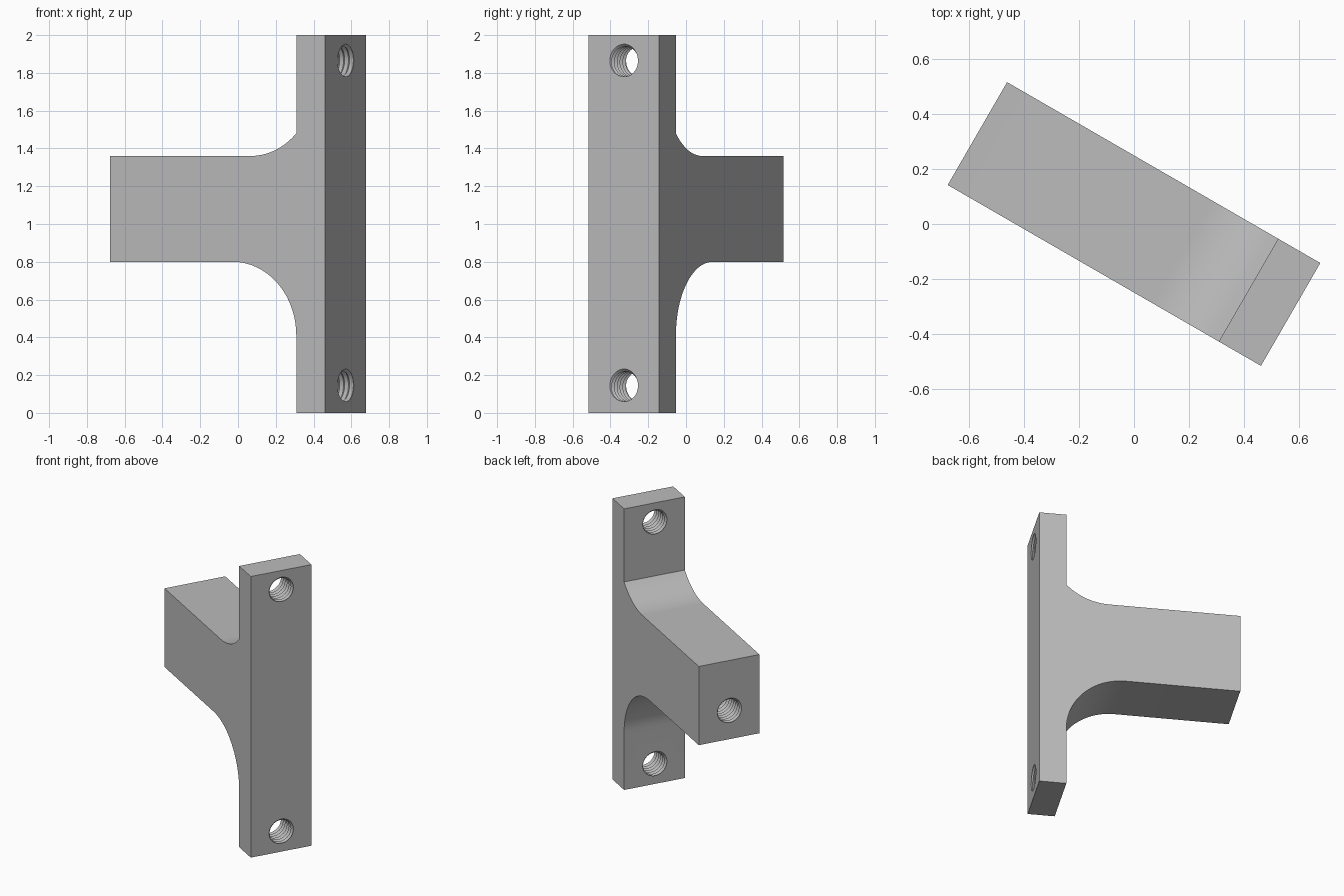
import bpy, bmesh, math
from mathutils import Matrix, Vector

if "Cube" in bpy.data.objects:
    bpy.data.objects.remove(bpy.data.objects["Cube"])

TURN = Matrix.Rotation(math.radians(-30), 4, 'Z')
HALF_LEN, HALF_WID = 0.658, 0.216
PLATE_X = 0.481            # back of the mounting plate
ARM_LOW, ARM_TOP = 0.80, 1.36
R = 0.39                   # fillet radius

grey = bpy.data.materials.new("plain grey")
grey.use_nodes = True
grey.diffuse_color = (0.5, 0.5, 0.5, 1)
grey.node_tree.nodes["Principled BSDF"].inputs["Base Color"].default_value = (0.5, 0.5, 0.5, 1)


def add_object(name, bm):
    bmesh.ops.recalc_face_normals(bm, faces=bm.faces)
    mesh = bpy.data.meshes.new(name)
    bm.to_mesh(mesh)
    bm.free()
    mesh.materials.append(grey)
    obj = bpy.data.objects.new(name, mesh)
    bpy.context.collection.objects.link(obj)
    return obj


def arc(cx, cz, start, end, steps=20):
    angles = [math.radians(start + (end - start) * i / steps) for i in range(steps + 1)]
    return [(cx + R * math.cos(a), cz + R * math.sin(a)) for a in angles]


# Bracket: side profile with a full lower fillet and a cut-off upper one
rise = 0.12
reach = math.sqrt(R ** 2 - (R - rise) ** 2)
end_angle = -90 + math.degrees(math.asin(reach / R))
profile = [(HALF_LEN, 0), (HALF_LEN, 2), (PLATE_X, 2)]
profile += arc(PLATE_X - reach, ARM_TOP + R, end_angle, -90)
profile += [(-HALF_LEN, ARM_TOP), (-HALF_LEN, ARM_LOW)]
profile += arc(PLATE_X - R, ARM_LOW - R, 90, 0)
profile += [(PLATE_X, 0)]

bm = bmesh.new()
side = bm.faces.new([bm.verts.new((x, -HALF_WID, z)) for x, z in profile])
extruded = bmesh.ops.extrude_face_region(bm, geom=[side])["geom"]
bmesh.ops.translate(bm, vec=(0, 2 * HALF_WID, 0),
                    verts=[v for v in extruded if isinstance(v, bmesh.types.BMVert)])
bracket = add_object("bracket", bm)


def thread_cutter(name, x, z, length, root=0.093, crest=0.079, pitch=0.03, n=32):
    """Screw-shaped solid along +x, closed by a cone at each end."""
    bm = bmesh.new()
    count = n * round(length / pitch)

    def strand(radius, shift):
        return [bm.verts.new((x + pitch * (i / n + shift),
                              radius * math.cos(math.tau * i / n),
                              z + radius * math.sin(math.tau * i / n)))
                for i in range(count + 1)]

    outer, inner = strand(root, 0), strand(crest, 0.5)
    for i in range(count):
        bm.faces.new((outer[i], outer[i + 1], inner[i + 1], inner[i]))
        if i + n < count:
            bm.faces.new((inner[i], inner[i + 1], outer[i + n + 1], outer[i + n]))
    # End caps fan out from a point on the axis
    tips = [bm.verts.new((x - 0.03, 0, z)), bm.verts.new((x + length + 0.06, 0, z))]
    for e in [e for e in bm.edges if len(e.link_faces) == 1]:
        middle = (e.verts[0].co.x + e.verts[1].co.x) / 2
        bm.faces.new((*e.verts, tips[int(middle > x + length / 2)]))
    obj = add_object(name, bm)
    obj.hide_render = True
    return obj


# Threaded holes: two through the plate, one blind in the arm end
cutters = [
    thread_cutter("upper_hole_cutter", PLATE_X - 0.07, 1.86, 0.33),
    thread_cutter("lower_hole_cutter", PLATE_X - 0.07, 0.14, 0.33),
    thread_cutter("arm_hole_cutter", -HALF_LEN - 0.07, 1.0, 0.45),
]
bpy.context.view_layer.objects.active = bracket
for cutter in cutters:
    mod = bracket.modifiers.new("threaded hole", 'BOOLEAN')
    mod.operation, mod.solver, mod.object = 'DIFFERENCE', 'EXACT', cutter
    bpy.ops.object.modifier_apply(modifier=mod.name)
    bpy.data.objects.remove(cutter)

# Smooth the fillets, keep the corners sharp, and turn the part
bpy.ops.object.select_all(action='DESELECT')
bracket.select_set(True)
bpy.ops.object.shade_smooth_by_angle(angle=math.radians(30))
bracket.matrix_world = TURN
